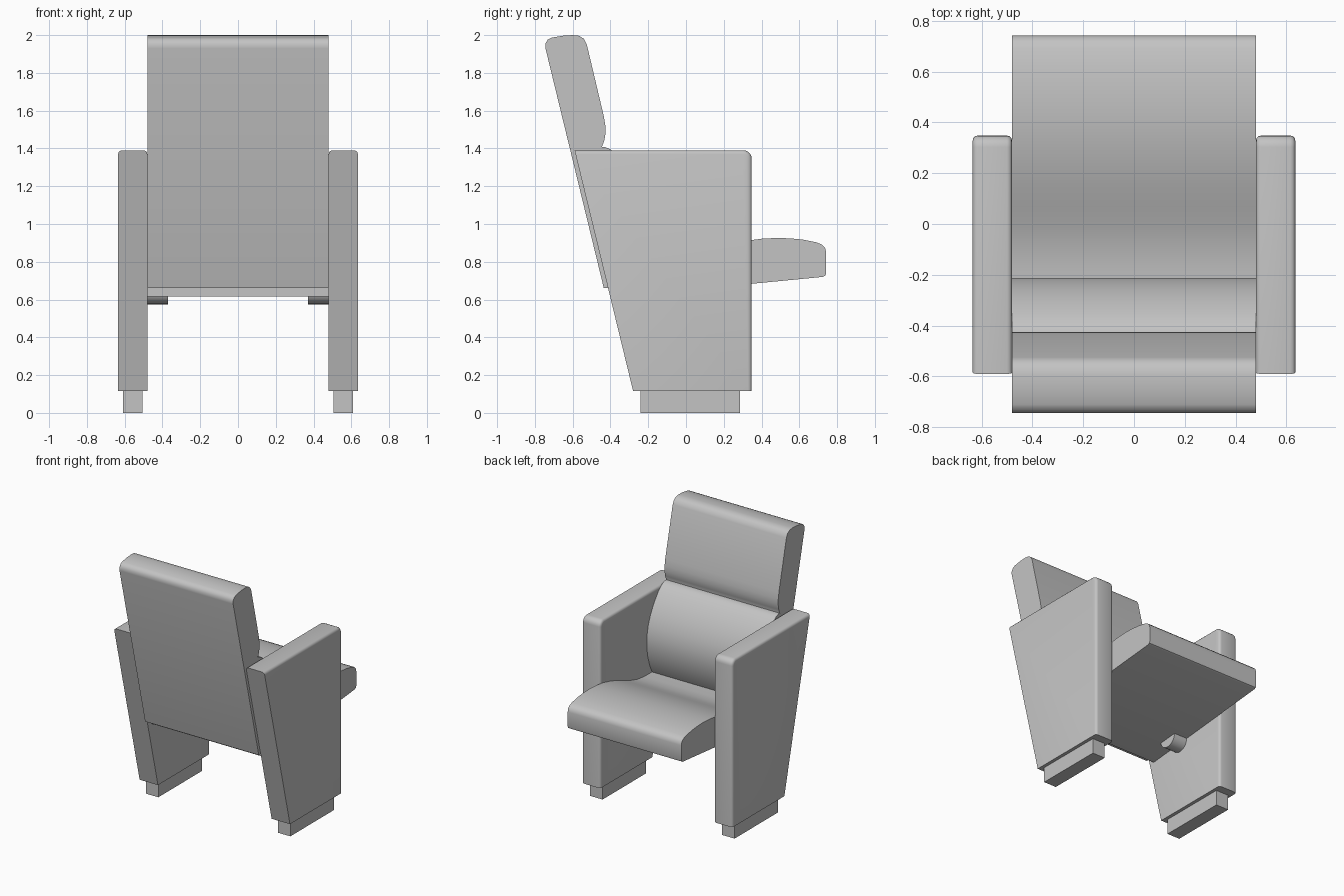
import bpy, bmesh, math

cube = bpy.data.objects.get("Cube")
if cube:
    bpy.data.objects.remove(cube, do_unlink=True)

grey = bpy.data.materials.new("plain_grey")
grey.use_nodes = True
tone = (0.55, 0.55, 0.55, 1)
grey.diffuse_color = tone
grey.node_tree.nodes["Principled BSDF"].inputs["Base Color"].default_value = tone


def extrude_profile(name, points, x0, x1, rounding=0.0):
    """Extrude a (y, z) outline from x0 to x1, optionally rounding its top and front rims."""
    bm = bmesh.new()
    face = bm.faces.new([bm.verts.new((x0, y, z)) for y, z in points])
    new = bmesh.ops.extrude_face_region(bm, geom=[face])["geom"]
    moved = [v for v in new if isinstance(v, bmesh.types.BMVert)]
    bmesh.ops.translate(bm, verts=moved, vec=(x1 - x0, 0, 0))
    bmesh.ops.recalc_face_normals(bm, faces=bm.faces)
    if rounding:
        rims = []
        for e in bm.edges:
            a, b = e.verts
            mid = (a.co + b.co) / 2
            if abs(a.co.x - b.co.x) < 0.001 and (mid.z > 1.3 or mid.y > 0.3):
                rims.append(e)
        bmesh.ops.bevel(bm, geom=rims, offset=rounding, segments=3,
                        profile=0.5, affect="EDGES")
    mesh = bpy.data.meshes.new(name)
    bm.to_mesh(mesh)
    bm.free()
    mesh.materials.append(grey)
    obj = bpy.data.objects.new(name, mesh)
    bpy.context.collection.objects.link(obj)
    bpy.ops.object.select_all(action="DESELECT")
    obj.select_set(True)
    bpy.context.view_layer.objects.active = obj
    bpy.ops.object.shade_smooth_by_angle(angle=math.radians(35))
    return obj


def arc(cy, cz, r, start, end, steps):
    angles = [math.radians(start + (end - start) * i / steps) for i in range(steps + 1)]
    return [(cy + r * math.cos(a), cz + r * math.sin(a)) for a in angles]


HALF = 0.48

# Leaning back with padded head section
backrest = [(-0.435, 0.66), (-0.744, 1.93), (-0.744, 1.955), (-0.732, 1.976),
            (-0.71, 1.987), (-0.65, 1.997), (-0.6, 2.0), (-0.565, 1.996),
            (-0.54, 1.98), (-0.525, 1.95), (-0.435, 1.57), (-0.427, 1.52),
            (-0.426, 1.48), (-0.433, 1.44), (-0.447, 1.405), (-0.3, 0.66)]
extrude_profile("backrest", backrest, -HALF, HALF)

# Bulging lower back cushion
lumbar = [(-0.46, 1.405), (-0.43, 1.408), (-0.4, 1.395), (-0.35, 1.35),
          (-0.3, 1.285), (-0.26, 1.215), (-0.23, 1.14), (-0.213, 1.06),
          (-0.212, 0.98), (-0.225, 0.9), (-0.25, 0.82), (-0.29, 0.74),
          (-0.34, 0.66), (-0.4, 0.66)]
extrude_profile("lumbar_cushion", lumbar, -HALF, HALF)

# Seat cushion, dipping at the rear
seat = [(-0.36, 0.615), (0.725, 0.72), (0.738, 0.727), (0.742, 0.74),
        (0.742, 0.85), (0.736, 0.875), (0.718, 0.892), (0.69, 0.903),
        (0.62, 0.917), (0.55, 0.924), (0.48, 0.926), (0.4, 0.922),
        (0.32, 0.911), (0.23, 0.89), (0.15, 0.865), (0.07, 0.835),
        (-0.02, 0.8), (-0.1, 0.778), (-0.18, 0.768), (-0.36, 0.765)]
extrude_profile("seat", seat, -HALF, HALF)

# Side panels, feet and seat hinges
panel = [(-0.28, 0.115), (0.348, 0.115)] + arc(0.303, 1.345, 0.045, 0, 90, 5) + [(-0.59, 1.39)]
foot = [(-0.24, 0), (0.285, 0), (0.285, 0.12), (-0.24, 0.12)]
hinge = arc(-0.08, 0.65, 0.075, 0, -180, 12)
for side, s in (("left", 1), ("right", -1)):
    extrude_profile(side + "_side_panel", panel, s * HALF, s * 0.635, 0.02)
    extrude_profile(side + "_foot", foot, s * 0.505, s * 0.61)
    extrude_profile(side + "_hinge", hinge, s * 0.37, s * HALF)
